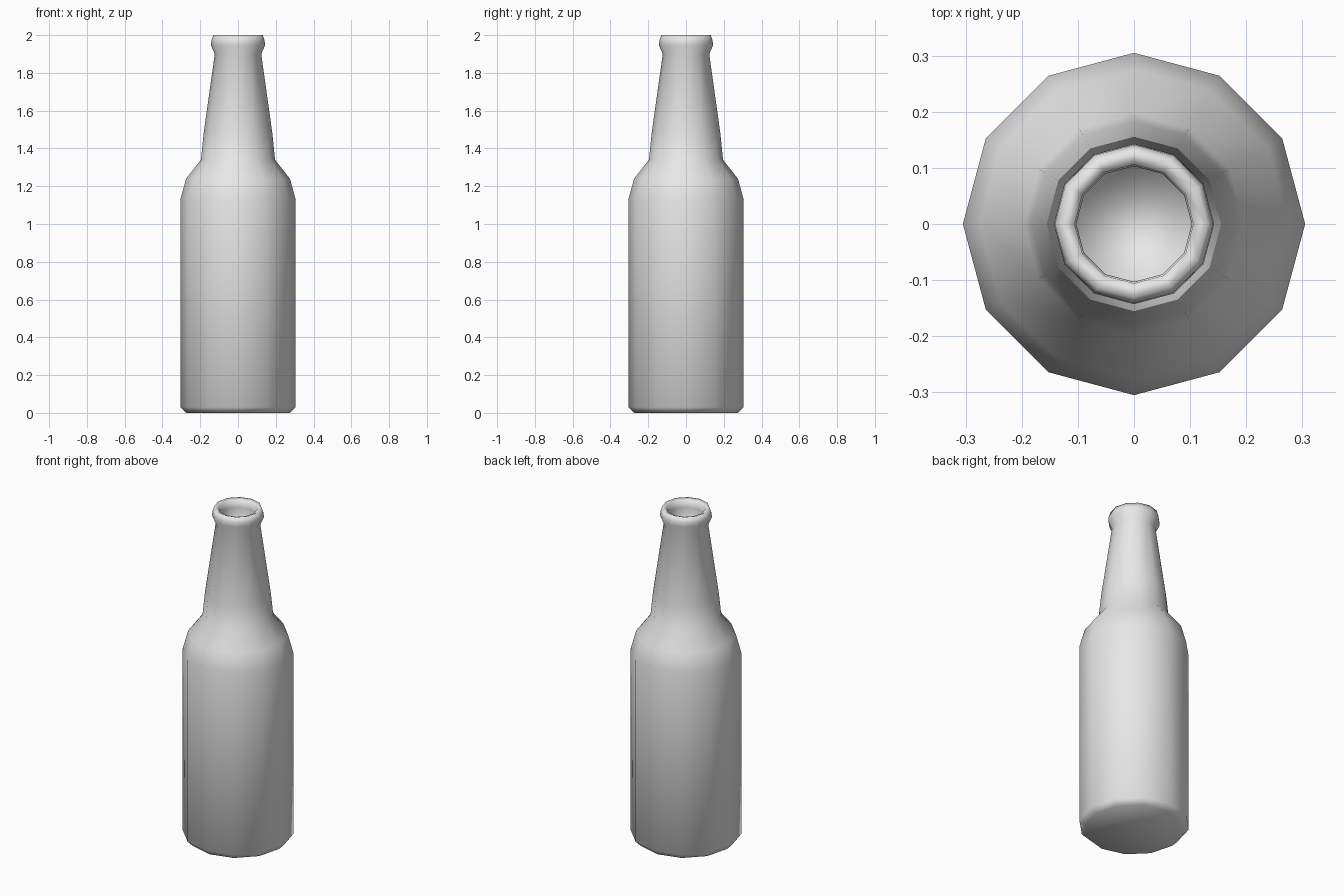
import bpy
import bmesh
from math import cos, sin, tau

if "Cube" in bpy.data.objects:
    bpy.data.objects.remove(bpy.data.objects["Cube"], do_unlink=True)

SIDES = 12

# Single pale grey glass colour
glass = bpy.data.materials.new("pale_grey")
glass.use_nodes = True
colour = (0.8, 0.8, 0.8, 1.0)
glass.diffuse_color = colour
glass.node_tree.nodes["Principled BSDF"].inputs["Base Color"].default_value = colour


def lathe(name, profile, material):
    """Revolve (radius, height) points about z and cap both ends."""
    bm = bmesh.new()
    rings = []
    for radius, z in profile:
        rings.append([bm.verts.new((radius * cos(tau * i / SIDES),
                                    radius * sin(tau * i / SIDES), z))
                      for i in range(SIDES)])
    for low, high in zip(rings, rings[1:]):
        for i in range(SIDES):
            j = (i + 1) % SIDES
            bm.faces.new((low[i], low[j], high[j], high[i]))
    bm.faces.new(rings[0][::-1])
    bm.faces.new(rings[-1])
    for face in bm.faces:
        face.smooth = True
    mesh = bpy.data.meshes.new(name)
    bm.to_mesh(mesh)
    bm.free()
    mesh.materials.append(material)
    obj = bpy.data.objects.new(name, mesh)
    bpy.context.collection.objects.link(obj)
    return obj


# Base, body, shoulder, neck, lip and recessed mouth in one profile
body = [(0.275, 0.0), (0.305, 0.03), (0.305, 1.13)]
shoulder = [(0.275, 1.24), (0.196, 1.34)]
neck = [(0.182, 1.48), (0.123, 1.9)]
lip = [(0.143, 1.945), (0.141, 1.97), (0.131, 2.0)]
mouth = [(0.106, 1.99), (0.103, 1.95), (0.103, 1.8)]
lathe("bottle", body + shoulder + neck + lip + mouth, glass)
